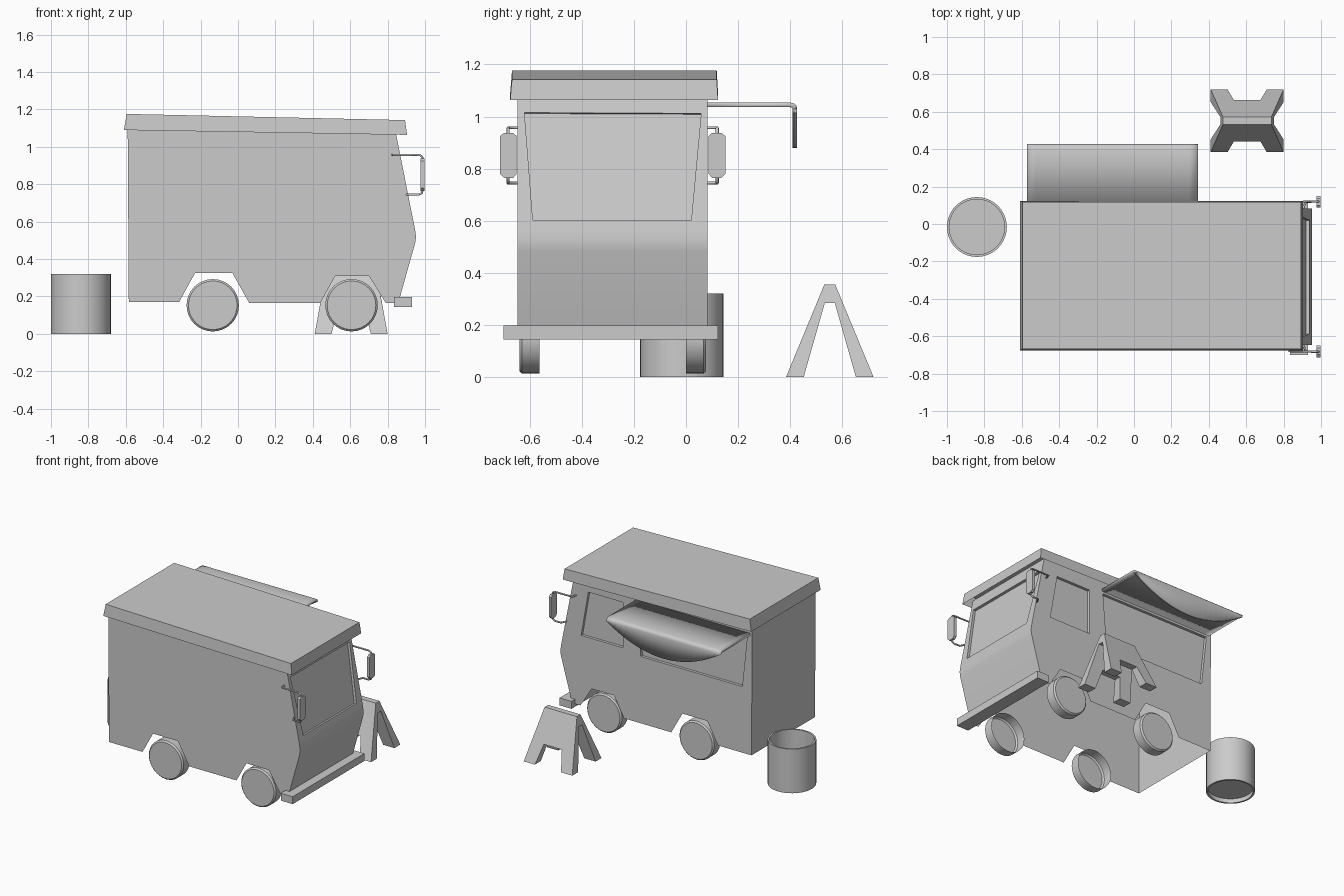
import bpy, bmesh
from math import tau, sin, cos, radians
from mathutils import Vector

if "Cube" in bpy.data.objects:
    bpy.data.objects.remove(bpy.data.objects["Cube"])

MID = -0.2815                     # centre plane of the van in y
Y0, Y1 = -0.646, 0.083            # van side walls


def finish(bm, name, smooth=None):
    bmesh.ops.remove_doubles(bm, verts=bm.verts, dist=1e-5)
    bmesh.ops.recalc_face_normals(bm, faces=bm.faces)
    me = bpy.data.meshes.new(name)
    bm.to_mesh(me)
    bm.free()
    ob = bpy.data.objects.new(name, me)
    bpy.context.collection.objects.link(ob)
    if smooth:
        bpy.context.view_layer.objects.active = ob
        ob.select_set(True)
        bpy.ops.object.shade_smooth_by_angle(angle=radians(smooth))
        ob.select_set(False)
    return ob


def face(bm, pts):
    return bm.faces.new([bm.verts.new(p) for p in pts])


def band(bm, a, b, skip=()):
    n = len(a)
    for i in range(n):
        if i not in skip:
            j = (i + 1) % n
            face(bm, (a[i], a[j], b[j], b[i]))


def wall(bm, outline, holes, inward):
    """Flat wall with recessed window panes."""
    edges = []
    for loop in [outline] + holes:
        vs = [bm.verts.new(p) for p in loop]
        edges += [bm.edges.new((vs[i - 1], vs[i])) for i in range(len(vs))]
    bmesh.ops.triangle_fill(bm, edges=edges, use_beauty=True,
                            normal=-Vector(inward).normalized())
    for h in holes:
        inner = [Vector(p) + Vector(inward) for p in h]
        band(bm, h, inner)
        face(bm, inner)


def lathe(name, prof, loc, axis, n=32):
    bm = bmesh.new()
    def P(r, h, k):
        c, s = r * cos(tau * k / n), r * sin(tau * k / n)
        return Vector(loc) + Vector((c, s, h) if axis == 'Z' else (c, h, s))
    for k in range(n):
        for (r0, h0), (r1, h1) in zip(prof, prof[1:]):
            pts = [P(r0, h0, k), P(r1, h1, k), P(r1, h1, k + 1), P(r0, h0, k + 1)]
            face(bm, pts[:3] if r0 == 0 else pts if r1 else [pts[0], pts[1], pts[3]])
    return finish(bm, name, 30)


def prism(name, a, b):
    bm = bmesh.new()
    face(bm, a)
    face(bm, b)
    band(bm, a, b)
    return finish(bm, name)


# van body: open-bottomed shell with wheel arches in the side profile
lower = [(-0.584, 0.17), (-0.315, 0.17), (-0.23, 0.325), (-0.03, 0.325), (0.06, 0.165),
         (0.44, 0.165), (0.52, 0.31), (0.70, 0.31), (0.79, 0.165), (0.857, 0.165)]
front = [(0.947, 0.485), (0.952, 0.52), (0.946, 0.56), (0.839, 1.10)]
prof = lower + front + [(-0.59, 1.13)]
bm = bmesh.new()
side = lambda pts, y: [(x, y, z) for x, z in pts]
cab_window = [(0.45, 0.675), (0.785, 0.675), (0.727, 1.005), (0.45, 1.005)]
hatch = [(-0.51, 0.65), (0.305, 0.65), (0.335, 1.02), (-0.55, 1.02)]
wall(bm, side(prof, Y0), [], (0, 1, 0))
wall(bm, side(prof, Y1), [side(cab_window, Y1), side(hatch, Y1)], (0, -0.02, 0))
nose = [lower[-1]] + front[:3]
for p, q in list(zip(nose, nose[1:])) + [(prof[-1], prof[0])]:
    face(bm, [(p[0], Y0, p[1]), (p[0], Y1, p[1]), (q[0], Y1, q[1]), (q[0], Y0, q[1])])
# windscreen in the sloping front
(xa, za), (xb, zb) = front[2:]
fx = lambda z: xa + (xb - xa) * (z - za) / (zb - za)
inward = Vector((-(zb - za), 0, xb - xa)).normalized() * 0.018
wall(bm, [(xa, Y0, za), (xa, Y1, za), (xb, Y1, zb), (xb, Y0, zb)],
     [[(fx(z), y, z) for y, z in ((-0.588, 0.602), (0.02, 0.602), (0.058, 1.012), (-0.62, 1.015))]],
     inward)
finish(bm, "van_body", 25)

# roof cap with sloping top, open underneath
bm = bmesh.new()
rim = [(-0.61, -0.675, 1.09), (0.904, -0.675, 1.064), (0.904, 0.123, 1.064), (-0.61, 0.123, 1.09)]
top = [(-0.595, -0.668, 1.176), (0.893, -0.668, 1.143), (0.893, 0.118, 1.143), (-0.595, 0.118, 1.176)]
band(bm, rim, top)
face(bm, top)
finish(bm, "roof")

# front bumper
prism("front_bumper", [(x, -0.70, z) for x, z in ((0.834, 0.144), (0.93, 0.144), (0.93, 0.198), (0.834, 0.198))],
      [(x, 0.123, z) for x, z in ((0.834, 0.144), (0.93, 0.144), (0.93, 0.198), (0.834, 0.198))])

for s, tag in ((1, "left"), (-1, "right")):
    Y = lambda y: MID + s * (y - MID)
    # wheels: cups open on the inner side
    for x, end in ((-0.135, "rear"), (0.607, "front")):
        lathe(f"{end}_{tag}_wheel",
              [(0, s * 0.077), (0.13, s * 0.077), (0.14, s * 0.067), (0.14, 0.0)],
              (x, MID + s * (-MID), 0.153), 'Y')
    # wing mirror plate
    oct_pts = [(0.10, 0.765), (0.136, 0.765), (0.151, 0.78), (0.151, 0.925),
               (0.136, 0.937), (0.10, 0.937), (0.087, 0.925), (0.087, 0.78)]
    prism(f"{tag}_mirror", [(0.977, Y(y), z) for y, z in oct_pts], [(0.997, Y(y), z) for y, z in oct_pts])
    # mirror arms
    cu = bpy.data.curves.new(f"{tag}_mirror_arms", 'CURVE')
    cu.dimensions = '3D'
    cu.bevel_depth = 0.006
    cu.bevel_resolution = 1
    cu.use_fill_caps = True
    for path in ([(0.825, 0.075, 0.957), (0.83, 0.118, 0.957), (0.972, 0.12, 0.956), (0.985, 0.12, 0.948), (0.987, 0.12, 0.93)],
                 [(0.90, 0.075, 0.745), (0.92, 0.118, 0.745), (0.965, 0.12, 0.745), (0.983, 0.12, 0.752), (0.987, 0.12, 0.77)]):
        sp = cu.splines.new('POLY')
        sp.points.add(len(path) - 1)
        for pt, (x, y, z) in zip(sp.points, path):
            pt.co = (x, Y(y), z, 1)
    bpy.context.collection.objects.link(bpy.data.objects.new(f"{tag}_mirror_arms", cu))

# awning with rounded edge and a curved valance
bm = bmesh.new()
N = 20
cols = []
for i in range(N + 1):
    u = 2 * i / N - 1
    drop = 1.03 - 0.15 * (1 - u * u)
    cols.append([(-0.115 + 0.458 * u, y, z) for y, z in
                 ((0.08, 1.054), (0.40, 1.054), (0.415, 1.05), (0.424, 1.042), (0.427, 1.03), (0.427, drop - 0.001))])
for a, b in zip(cols, cols[1:]):
    for k in range(5):
        face(bm, (a[k], b[k], b[k + 1], a[k + 1]))
aw = finish(bm, "awning", 35)
if aw.data.polygons[0].normal.z < 0:
    aw.data.flip_normals()
mod = aw.modifiers.new("thickness", 'SOLIDIFY')
mod.thickness = 0.018
mod.offset = -1

# waste bin
lathe("waste_bin", [(0, 0.03), (0.148, 0.03), (0.148, 0.32), (0.16, 0.32), (0.16, 0.0), (0.148, 0.0), (0.148, 0.03)],
      (-0.84, -0.016, 0), 'Z', 40)

# trestle stand: two splayed notched panels meeting in a ridge
bm = bmesh.new()
def panel(s, zt, xt, y_top, y_foot):
    pts = [(-xt, zt), (xt, zt), (0.195, 0), (0.105, 0), (0.072, 0.135), (-0.072, 0.135), (-0.105, 0), (-0.195, 0)]
    return [(0.605 + x, 0.552 + s * (y_foot + (y_top - y_foot) * z / zt), z) for x, z in pts]
tops = []
for s in (1, -1):
    o = panel(s, 0.355, 0.13, 0.021, 0.168)
    i = panel(s, 0.285, 0.143, 0.019, 0.10)
    face(bm, o)
    face(bm, i)
    band(bm, o, i, skip=(0,))
    tops.append((o[0], o[1], i[0], i[1]))
p, q = tops
for a, b in ((0, 1), (2, 3), (0, 2), (1, 3)):
    face(bm, (p[a], p[b], q[b], q[a]))
finish(bm, "trestle_stand")
